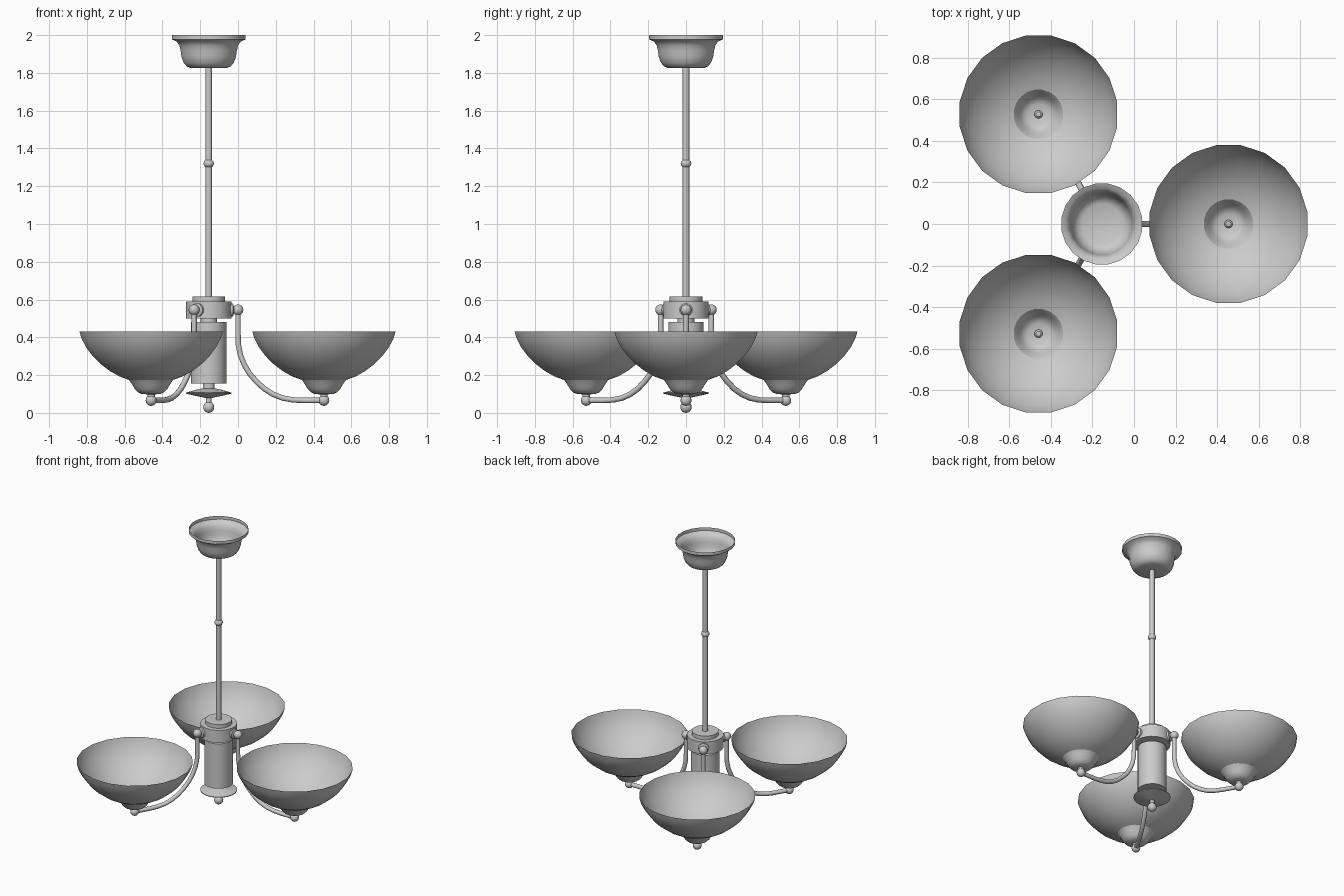
import bpy, bmesh
from math import pi, sin, cos, radians
from mathutils import Vector, Matrix

if "Cube" in bpy.data.objects:
    bpy.data.objects.remove(bpy.data.objects["Cube"])

AXIS = Vector((-0.155, 0, 0))   # chandelier centre line


def finish(name, bm, matrix=None, angle=35):
    bmesh.ops.remove_doubles(bm, verts=bm.verts, dist=1e-5)
    bmesh.ops.recalc_face_normals(bm, faces=bm.faces)
    me = bpy.data.meshes.new(name)
    bm.to_mesh(me)
    bm.free()
    ob = bpy.data.objects.new(name, me)
    if matrix:
        ob.matrix_world = matrix
    bpy.context.collection.objects.link(ob)
    bpy.ops.object.select_all(action='DESELECT')
    ob.select_set(True)
    bpy.context.view_layer.objects.active = ob
    bpy.ops.object.shade_smooth_by_angle(angle=radians(angle))
    return ob


def lathe(name, profile, matrix, sides=20, angle=35):
    """Spin (radius, z) points around z; zero radius closes the end."""
    bm = bmesh.new()
    rings = [[bm.verts.new((r * cos(2 * pi * (i + .5) / sides),
                            r * sin(2 * pi * (i + .5) / sides), z))
              for i in range(sides)] if r > 0 else [bm.verts.new((0, 0, z))]
             for r, z in profile]
    for a, b in zip(rings, rings[1:]):
        for i in range(sides):
            j = (i + 1) % sides
            if len(a) == 1:
                bm.faces.new((a[0], b[j], b[i]))
            elif len(b) == 1:
                bm.faces.new((a[i], a[j], b[0]))
            else:
                bm.faces.new((a[i], a[j], b[j], b[i]))
    return finish(name, bm, matrix, angle)


def ball(name, r, matrix):
    bm = bmesh.new()
    bmesh.ops.create_uvsphere(bm, u_segments=14, v_segments=10, radius=r)
    return finish(name, bm, matrix, 60)


def tube(name, points, r, matrix, sides=10):
    """Round tube along a path lying in the xz plane."""
    bm = bmesh.new()
    pts = [Vector((x, 0, z)) for x, z in points]
    rings = []
    for k, p in enumerate(pts):
        t = (pts[min(k + 1, len(pts) - 1)] - pts[max(k - 1, 0)]).normalized()
        side = Vector((0, 1, 0))
        up = t.cross(side)
        rings.append([bm.verts.new(p + r * (cos(2 * pi * i / sides) * side
                                            + sin(2 * pi * i / sides) * up))
                      for i in range(sides)])
    for a, b in zip(rings, rings[1:]):
        for i in range(sides):
            j = (i + 1) % sides
            bm.faces.new((a[i], a[j], b[j], b[i]))
    return finish(name, bm, matrix, 60)


def move(x=0, z=0):
    return Matrix.Translation((x, 0, z))


centre = Matrix.Translation(AXIS)

# Ceiling canopy, open at the top
lathe("ceiling_canopy", [(.197, 2), (.197, 1.977), (.172, 1.966), (.157, 1.945),
                         (.150, 1.915), (.146, 1.885), (.134, 1.853),
                         (.118, 1.835), (.098, 1.826), (0, 1.825)], centre)

# Hanging rod and its joint
lathe("hanging_rod", [(0, .6), (.018, .6), (.018, 1.83), (0, 1.83)], centre, 12)
ball("rod_joint", .028, centre @ move(z=1.32) @ Matrix.Diagonal((1, 1, .85, 1)))

# Hub and central column
lathe("hub", [(0, .617), (.088, .617), (.088, .59), (.121, .59), (.121, .5),
              (.045, .5), (.045, .477), (0, .477)], centre)
lathe("column_body", [(0, .48), (.095, .48), (.095, .155), (0, .155)], centre)
lathe("column_foot", [(0, .157), (.032, .157), (.032, .13), (.07, .122),
                      (.122, .107), (.122, .102), (.07, .09), (.03, .082),
                      (.015, .078), (.015, .045), (0, .045)], centre)
ball("bottom_finial", .03, centre @ move(z=.03))

# Arm path: straight drop, sweep, then level under the shade
arm_path = [(.155, .545), (.155, .42), (.157, .36), (.168, .305), (.188, .255),
            (.216, .208), (.252, .166), (.294, .128), (.34, .099),
            (.39, .079), (.445, .069), (.5, .066), (.61, .066)]

bowl = [(.384, .43), (.372, .392), (.348, .347), (.314, .302),
        (.272, .26), (.222, .222), (.170, .193), (.12, .175)]
cup = [(.12, .176), (.112, .166), (.1, .148), (.086, .125), (.07, .109),
       (.05, .1), (0, .097)]

for n, deg in enumerate((0, 120, 240), 1):
    turn = centre @ Matrix.Rotation(radians(deg), 4, 'Z')
    # Mounting stub, arm and end balls
    lathe(f"arm_mount_{n}", [(0, .1), (.036, .1), (.036, .128), (.016, .134),
                             (.016, .155), (0, .155)],
          turn @ move(z=.545) @ Matrix.Rotation(pi / 2, 4, 'Y'), 14)
    tube(f"arm_{n}", arm_path, .015, turn)
    ball(f"arm_top_ball_{n}", .029, turn @ move(.155, .545))
    ball(f"arm_end_ball_{n}", .029, turn @ move(.61, .066))
    # Glass shade with its holder cup, all turned the same way
    spot = Matrix.Translation(turn @ Vector((.61, 0, 0)))
    lathe(f"bowl_shade_{n}", bowl, spot)
    lathe(f"shade_cup_{n}", cup, spot)
    lathe(f"cup_stem_{n}", [(0, .08), (.02, .08), (.02, .112), (.012, .12),
                            (0, .122)], spot, 12)
